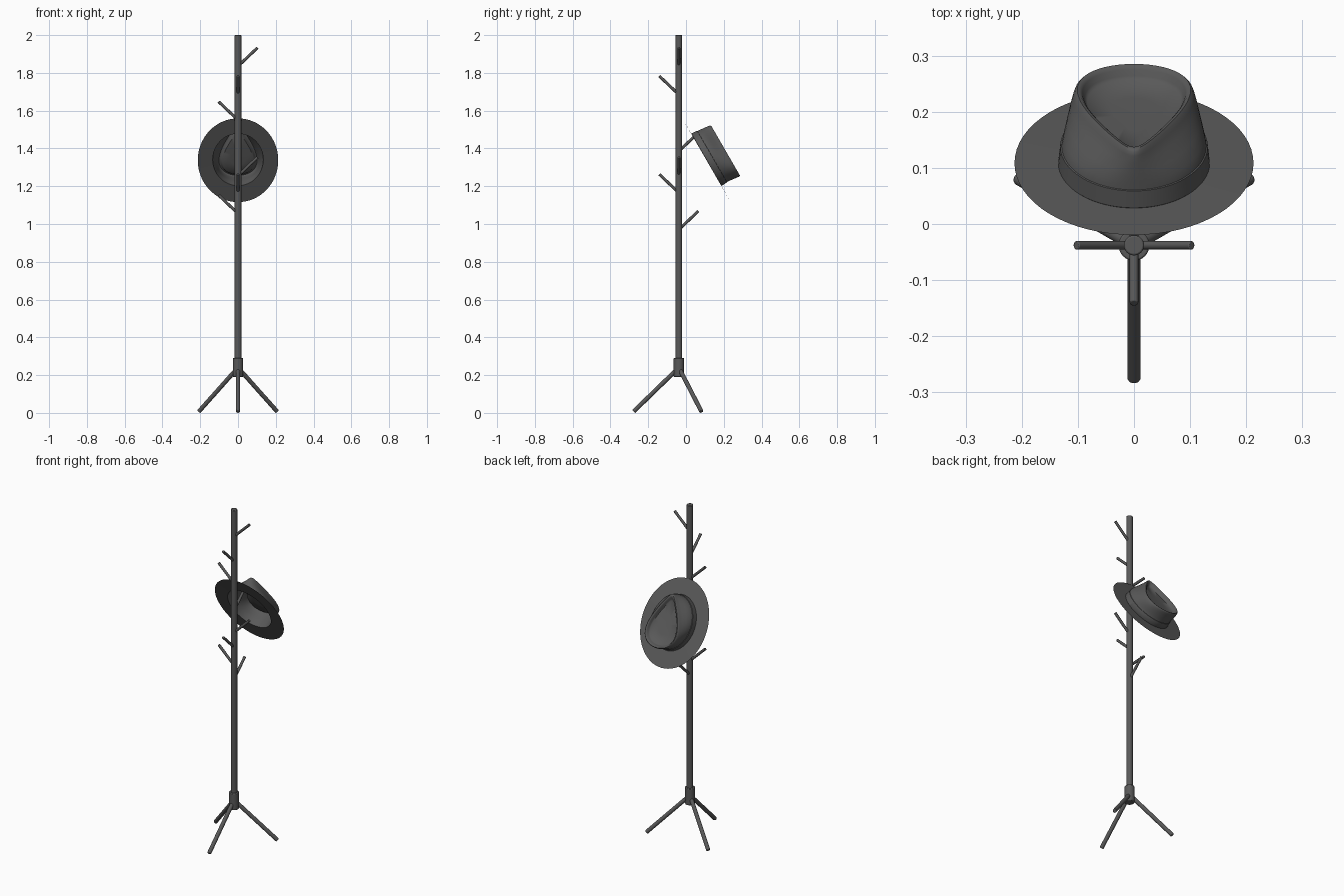
import bpy, bmesh, math
from mathutils import Vector, Matrix

if "Cube" in bpy.data.objects:
    bpy.data.objects.remove(bpy.data.objects["Cube"])

PY = -0.038  # pole axis y

dark = bpy.data.materials.new("dark_grey")
dark.diffuse_color = (0.1, 0.1, 0.1, 1)
dark.use_nodes = True
dark.node_tree.nodes["Principled BSDF"].inputs["Base Color"].default_value = dark.diffuse_color


def finish(o, angle):
    o.data.materials.append(dark)
    bpy.ops.object.select_all(action='DESELECT')
    bpy.context.view_layer.objects.active = o
    o.select_set(True)
    bpy.ops.object.shade_smooth_by_angle(angle=math.radians(angle))


def rod(name, p, q, r, bevel=0.003, sides=24):
    p, q = Vector(p), Vector(q)
    d = q - p
    bpy.ops.mesh.primitive_cylinder_add(vertices=sides, radius=r, depth=d.length, location=(p + q) / 2)
    o = bpy.context.object
    o.name = name
    o.rotation_euler = d.to_track_quat('Z', 'Y').to_euler()
    m = o.modifiers.new("bevel", 'BEVEL')
    m.width, m.segments, m.limit_method = bevel, 2, 'ANGLE'
    finish(o, 40)


# pole and the collar that holds the legs
rod("pole", (0, PY, 0.2), (0, PY, 2.0), 0.018)
rod("leg_collar", (0, PY, 0.19), (0, PY, 0.29), 0.0275)

# three splayed legs
for i, deg in enumerate((-90, 30, 150)):
    c, s = math.cos(math.radians(deg)), math.sin(math.radians(deg))
    rod(f"leg_{i+1}", (0.01 * c, PY + 0.01 * s, 0.23), (0.239 * c, PY + 0.239 * s, 0.0075), 0.0115)

# pegs spiralling down the pole
for i, z in enumerate((1.835, 1.685, 1.55, 1.385, 1.255, 1.165, 1.055, 0.97)):
    a = -i * math.pi / 2
    c, s = math.cos(a), math.sin(a)
    rod(f"peg_{i+1}", (0.005 * c, PY + 0.005 * s, z + 0.005),
        (0.103 * c, PY + 0.103 * s, z + 0.098), 0.0078, 0.002, 16)

# hat: lofted rings (half width, half length, height, front pinch, centre shift)
HAT = Matrix.Translation((0, 0.107, 1.34)) @ Matrix.Rotation(math.radians(-60), 4, 'X')
N = 64


def ring(a, b, h, k, shift):
    ts = [2 * math.pi * i / N for i in range(N)]
    f = [math.sin(t) * (1 - k * (1 - math.cos(t)) / 2) for t in ts]
    top = max(f)
    return [(a * v / top, shift + b * math.cos(t), h) for v, t in zip(f, ts)]


def loft(name, rings, cap=None):
    bm = bmesh.new()
    loops = [[bm.verts.new(p) for p in ring(*r)] for r in rings]
    for lo, hi in zip(loops, loops[1:]):
        for i in range(N):
            j = (i + 1) % N
            bm.faces.new((lo[j], lo[i], hi[i], hi[j]))
    if cap:
        c = bm.verts.new(cap)
        for i in range(N):
            bm.faces.new((loops[-1][(i + 1) % N], loops[-1][i], c))
    me = bpy.data.meshes.new(name)
    bm.to_mesh(me)
    bm.free()
    o = bpy.data.objects.new(name, me)
    bpy.context.collection.objects.link(o)
    o.matrix_world = HAT
    finish(o, 50)


# flat brim
loft("hat_brim", [(0.213, 0.256, 0, 0, 0.003), (0.175, 0.21, 0.0005, 0, 0.001), (0.134, 0.159, 0.001, 0, 0)])

# crown with teardrop dent
loft("hat_crown", [
    (0.134, 0.159, 0.001, 0, 0),
    (0.129, 0.156, 0.036, 0.02, 0.001),
    (0.125, 0.156, 0.052, 0.14, 0.002),
    (0.119, 0.156, 0.070, 0.36, 0.004),
    (0.113, 0.156, 0.088, 0.57, 0.006),
    (0.108, 0.156, 0.102, 0.68, 0.008),
    (0.105, 0.155, 0.109, 0.70, 0.009),
    (0.101, 0.151, 0.113, 0.71, 0.010),
    (0.096, 0.145, 0.112, 0.72, 0.012),
    (0.092, 0.139, 0.107, 0.73, 0.013),
    (0.088, 0.132, 0.097, 0.72, 0.014),
    (0.083, 0.125, 0.091, 0.70, 0.016),
    (0.040, 0.060, 0.088, 0.55, 0.024)], cap=(0, 0.028, 0.088))

# ribbon band around the crown base
loft("hat_band", [
    (0.134, 0.159, 0.001, 0, 0),
    (0.135, 0.160, 0.002, 0, 0),
    (0.1315, 0.158, 0.035, 0.02, 0.001),
    (0.129, 0.156, 0.036, 0.02, 0.001)])
